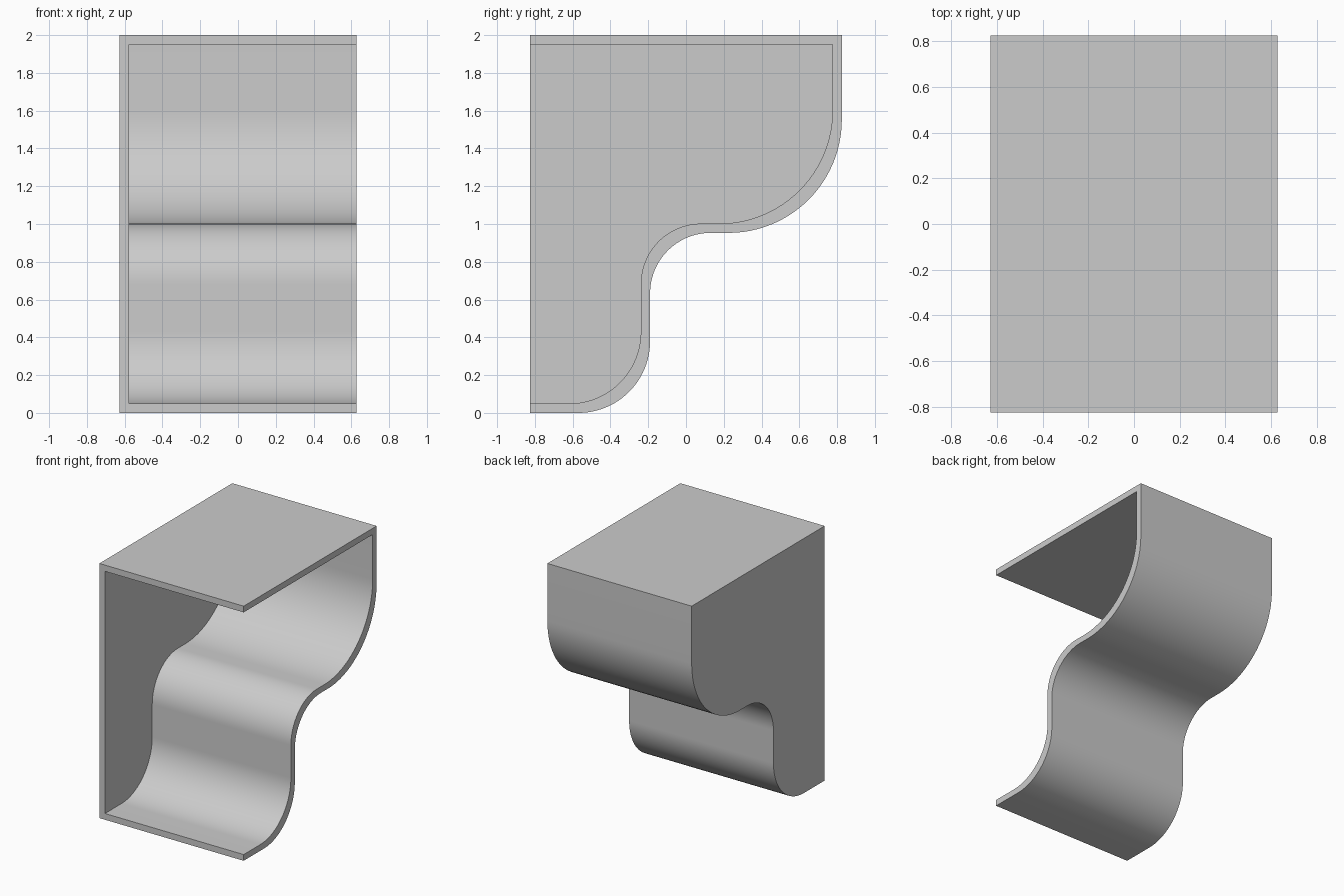
import bpy, bmesh, math

cube = bpy.data.objects.get("Cube")
if cube:
    bpy.data.objects.remove(cube, do_unlink=True)

X0, X1 = -0.627, 0.627
FRONT, BACK, TOP = -0.825, 0.825, 2.0
T = 0.049          # wall thickness
STEPS = 24


def arc(cy, cz, r, start, end):
    """Points of an arc in the y-z plane, angles in degrees."""
    angles = [math.radians(start + (end - start) * i / STEPS) for i in range(STEPS + 1)]
    return [(cy + r * math.cos(a), cz + r * math.sin(a)) for a in angles]


# Stepped profile: small round, hollow, large round
STEM, LEDGE = -0.19, 0.953
R_LOW, R_HOLLOW, R_HIGH = 0.38, 0.32, 0.6
curve = (arc(STEM - R_LOW, R_LOW, R_LOW, -90, 0)
         + arc(STEM + R_HOLLOW, LEDGE - R_HOLLOW, R_HOLLOW, 180, 90)
         + arc(BACK - R_HIGH, LEDGE + R_HIGH, R_HIGH, -90, 0))
outer = [(FRONT, 0)] + curve + [(BACK, TOP), (FRONT, TOP)]
inner = ([(FRONT, T)] + [(y - T, z + T) for y, z in curve]
         + [(BACK - T, TOP - T), (FRONT, TOP - T)])

bm = bmesh.new()


def loop(x, points):
    return [bm.verts.new((x, y, z)) for y, z in points]


def bridge(a, b):
    for i in range(len(a) - 1):
        bm.faces.new((a[i], a[i + 1], b[i + 1], b[i]))


out_closed, out_open = loop(X0, outer), loop(X1, outer)
in_closed, in_open = loop(X0 + T, inner), loop(X1, inner)

# Closed side panel, outside and inside
bm.faces.new(out_closed)
bm.faces.new(in_closed)
# Outer skin, open side rim and inner skin
bridge(out_closed, out_open)
bridge(out_open, in_open)
bridge(in_open, in_closed)
# Front rim around three sides of the opening
bm.faces.new((out_closed[0], out_open[0], in_open[0], in_closed[0],
              in_closed[-1], in_open[-1], out_open[-1], out_closed[-1]))
bmesh.ops.recalc_face_normals(bm, faces=bm.faces)

mesh = bpy.data.meshes.new("stepped_shell")
bm.to_mesh(mesh)
bm.free()
shell = bpy.data.objects.new("stepped_shell", mesh)
bpy.context.collection.objects.link(shell)

# Plain grey finish
grey = bpy.data.materials.new("plain_grey")
grey.use_nodes = True
colour = (0.6, 0.6, 0.6, 1)
grey.diffuse_color = colour
grey.node_tree.nodes["Principled BSDF"].inputs["Base Color"].default_value = colour
mesh.materials.append(grey)

# Smooth curves with crisp edges
bpy.ops.object.select_all(action="DESELECT")
shell.select_set(True)
bpy.context.view_layer.objects.active = shell
bpy.ops.object.shade_smooth_by_angle(angle=math.radians(30))
